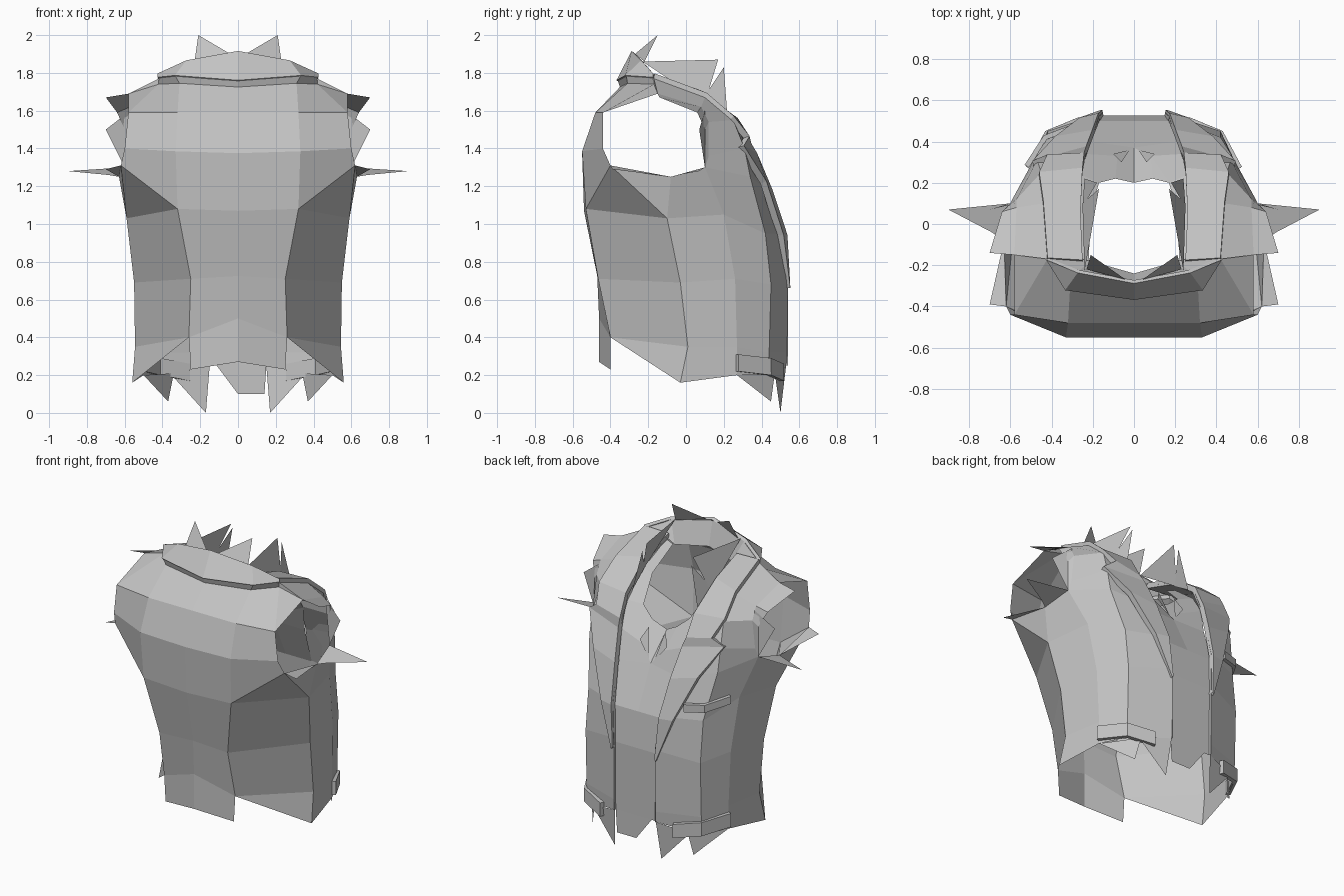
import bpy
import bmesh
from mathutils import Vector

default_cube = bpy.data.objects.get("Cube")
if default_cube:
    bpy.data.objects.remove(default_cube)

# Single cloth colour
cloth = bpy.data.materials.new("grey cloth")
cloth.use_nodes = True
cloth.diffuse_color = (.55, .55, .55, 1)
cloth.node_tree.nodes["Principled BSDF"].inputs["Base Color"].default_value = (.55, .55, .55, 1)


def make_part(name, mesh_builder, mirrored=True, thickness=0.0):
    """Turn a bmesh into an object, optionally mirrored across x and thickened."""
    mesh = bpy.data.meshes.new(name)
    mesh_builder.to_mesh(mesh)
    mesh_builder.free()
    mesh.materials.append(cloth)
    part = bpy.data.objects.new(name, mesh)
    bpy.context.scene.collection.objects.link(part)
    if mirrored:
        mirror = part.modifiers.new("Mirror", "MIRROR")
        mirror.use_clip = True
    if thickness:
        solid = part.modifiers.new("Thickness", "SOLIDIFY")
        solid.thickness = thickness
        solid.offset = 0
    return part


def sheet(name, rows, **options):
    """Stretch faces between rows of points; repeated points become triangles."""
    builder = bmesh.new()
    grid = [[builder.verts.new(point) for point in row] for row in rows]
    for upper, lower in zip(grid, grid[1:]):
        for left in range(len(upper) - 1):
            right = left + 1
            builder.faces.new((upper[left], upper[right], lower[right], lower[left]))
    bmesh.ops.remove_doubles(builder, verts=builder.verts, dist=.001)
    bmesh.ops.recalc_face_normals(builder, faces=builder.faces)
    return make_part(name, builder, **options)


def tear(name, *triangles, mirrored=True):
    """Loose triangular scraps of cloth."""
    builder = bmesh.new()
    for corners in triangles:
        builder.faces.new([builder.verts.new(corner) for corner in corners])
    return make_part(name, builder, mirrored=mirrored)


def strap(name, path, height, **options):
    """Flat vertical band following a path."""
    rise = Vector((0, 0, height))
    upper = [Vector(point) + rise for point in path]
    return sheet(name, [upper, path], **options)


# Corners shared by neighbouring parts
rear_armpit = (.62, -.4, 1.31)
mid_armpit = (.63, -.08, 1.25)
front_armpit = (.6, .1, 1.3)
rear_blade = (.32, -.53, 1.08)
rear_waist = (.25, -.465, .71)
rear_hip = (.26, -.4, .4)
side_chest = (.59, -.1, 1.03)
side_waist = (.55, -.03, .69)
side_hip = (.545, .01, .35)
side_hem = (.56, -.03, .16)
shoulder_tip = (.7, -.14, 1.67)
shoulder_rear = (.58, -.15, 1.69)
shoulder_mid = (.42, -.17, 1.77)
yoke_corner = (.58, -.44, 1.59)
yoke_mid = (.32, -.48, 1.59)
collar_base = (0, -.36, 1.755)
collar_corner = (.33, -.315, 1.78)
neck_front = (0, .37, 1.2)
neck_side = (.08, .33, 1.29)
neck_top = (.17, .2, 1.48)

# Closed panel, yoke to hem
sheet("rear_panel", [
    [(0, -.48, 1.59), yoke_mid, yoke_corner],
    [(0, -.55, 1.375), (.33, -.55, 1.385), (.6, -.44, 1.4)],
    [(0, -.54, 1.07), rear_blade, rear_armpit]])
sheet("rear_waist", [
    [(0, -.54, 1.07), rear_blade],
    [(0, -.47, .725), rear_waist],
    [(0, -.46, .5), rear_hip],
    [(0, -.46, .27), (.25, -.4, .23)]])
sheet("yoke", [
    [(0, -.48, 1.59), yoke_mid, yoke_corner, yoke_corner],
    [(0, -.35, 1.725), (.31, -.31, 1.745), (.42, -.17, 1.74), shoulder_rear],
    [collar_base, collar_corner, shoulder_mid, shoulder_rear]])

# Sides below the armholes
sheet("side_panel", [
    [rear_armpit, rear_armpit, mid_armpit],
    [rear_blade, side_chest, side_chest],
    [rear_waist, side_waist, side_waist],
    [rear_hip, side_hip, side_hip],
    [rear_hip, side_hem, side_hem]])

# Open panels wrapping round to the centre edge
sheet("open_panel", [
    [mid_armpit, front_armpit, (.47, .34, 1.25), (.2, .43, 1.18)],
    [side_chest, (.53, .2, 1.05), (.42, .42, .95), (.17, .52, .95)],
    [side_waist, (.51, .26, .71), (.42, .45, .68), (.15, .54, .73)],
    [side_hip, (.5, .27, .35), (.42, .44, .32), (.15, .535, .32)],
    [side_hem, (.5, .27, .2), (.42, .43, .2), (.15, .53, .25)]])
sheet("shoulder_panel", [
    [shoulder_tip, shoulder_rear, shoulder_mid, (.25, -.17, 1.77)],
    [(.64, .06, 1.59), (.57, .08, 1.62), (.44, .1, 1.67), (.26, .05, 1.69)],
    [(.6, .1, 1.5), (.57, .12, 1.54), (.45, .25, 1.55), (.25, .26, 1.54)],
    [front_armpit, (.59, .12, 1.36), (.47, .31, 1.4), (.23, .35, 1.37)],
    [front_armpit, front_armpit, (.47, .34, 1.25), (.2, .43, 1.18)]])

# Raised lapels with a notch
sheet("lapel", [
    [(.25, -.18, 1.77), (.42, -.17, 1.78)],
    [(.26, .05, 1.7), (.44, .1, 1.68)],
    [(.25, .26, 1.55), (.46, .24, 1.56)],
    [(.24, .33, 1.42), (.42, .32, 1.46)],
    [(.23, .36, 1.37), (.49, .29, 1.41)],
    [(.2, .44, 1.18), (.38, .41, 1.22)],
    [(.17, .52, .94), (.26, .5, .94)],
    [(.15, .535, .67), (.16, .535, .66)]], thickness=.035)

# Folded edges of the opening below the lapels
strap("front_edge", [(.15, .54, .25), (.15, .515, .25)], .45)

# Stand-up collar and its inner face
sheet("collar", [
    [(0, -.28, 1.91), (.27, -.23, 1.86), (.42, -.17, 1.79)],
    [collar_base, collar_corner, shoulder_mid]], thickness=.02)
sheet("collar_lining", [
    [(0, -.28, 1.91), (.27, -.23, 1.86), (.42, -.17, 1.79)],
    [(0, -.24, 1.74), (.21, -.18, 1.72), (.25, -.17, 1.75)]])

# Shirt behind the opening, with a deep neckline
sheet("shirt", [
    [(.22, -.18, 1.72), (.27, -.18, 1.74)],
    [(.21, .05, 1.62), (.27, .06, 1.64)],
    [neck_top, (.26, .24, 1.5)],
    [neck_side, (.24, .34, 1.36)],
    [neck_front, (.21, .4, 1.18)],
    [(0, .5, .93), (.19, .5, .93)],
    [(0, .525, .7), (.17, .525, .7)],
    [(0, .52, .25), (.15, .52, .25)]])
sheet("neck_lining", [
    [neck_front, neck_side, neck_top],
    [(0, .2, 1.36), (.09, .22, 1.41), neck_top]])
tear("neck_scrap", [(.02, .36, 1.22), (.1, .34, 1.32), (.06, .3, 1.4)])

# Torn spikes along the collar, shoulders and armholes
tear("collar_spikes",
     [(.04, -.27, 1.9), (.23, -.22, 1.86), (.21, -.15, 2)],
     [(.24, -.23, 1.86), (.25, .1, 1.64), (.17, .17, 1.87)],
     [(.25, .08, 1.65), (.24, .22, 1.56), (.18, .2, 1.83)])
tear("shoulder_spike", [(.57, .1, 1.6), front_armpit, (.7, .07, 1.5)])
tear("armhole_spikes",
     [rear_armpit, mid_armpit, (.7, -.39, 1.29)],
     [(.69, -.04, 1.26), front_armpit, (.9, .07, 1.28)],
     [(.69, -.04, 1.26), mid_armpit, front_armpit])

# Ragged hem
tear("hem_tatters",
     [(.5, .27, .2), (.34, .47, .21), (.37, .45, .06)],
     [(.36, .47, .21), (.15, .53, .25), (.17, .5, 0)])
tear("shirt_tatter",
     [(-.12, .52, .26), (.15, .52, .25), (0, .52, .1)],
     [(.15, .52, .25), (.14, .52, .1), (0, .52, .1)], mirrored=False)

# Waist tabs and the single chest pocket
strap("waist_tab", [(.51, .27, .22), (.42, .44, .2), (.26, .505, .17)],
      .09, thickness=.03)
strap("chest_pocket", [(-.52, .28, 1.04), (-.43, .42, 1.01), (-.31, .465, 1)],
      .05, thickness=.025, mirrored=False)
